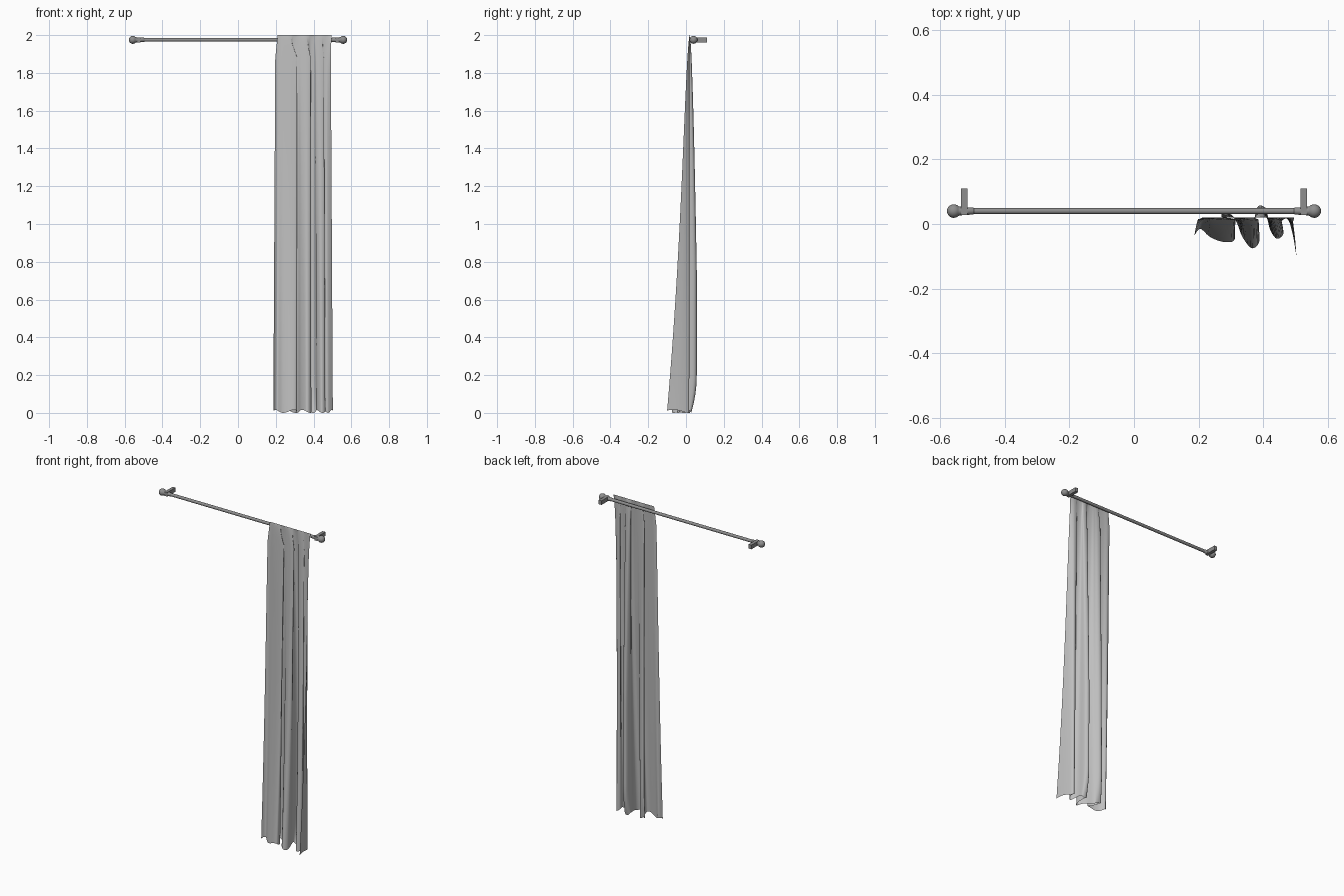
import bpy, bmesh, math
from mathutils import Vector, Matrix

cube = bpy.data.objects.get("Cube")
if cube:
    bpy.data.objects.remove(cube)


def material(name, grey):
    m = bpy.data.materials.new(name)
    m.use_nodes = True
    col = (grey, grey, grey, 1)
    m.diffuse_color = col
    m.node_tree.nodes["Principled BSDF"].inputs["Base Color"].default_value = col
    return m


fabric = material("grey fabric", 0.52)
metal = material("dark grey metal", 0.27)


def add_object(name, bm, mat, angle=50):
    bmesh.ops.recalc_face_normals(bm, faces=bm.faces)
    mesh = bpy.data.meshes.new(name)
    bm.to_mesh(mesh)
    bm.free()
    mesh.materials.append(mat)
    ob = bpy.data.objects.new(name, mesh)
    bpy.context.collection.objects.link(ob)
    bpy.ops.object.select_all(action='DESELECT')
    ob.select_set(True)
    bpy.context.view_layer.objects.active = ob
    bpy.ops.object.shade_smooth_by_angle(angle=math.radians(angle))
    return ob


def catmull(pts, steps):
    out = []
    p = [pts[0]] + pts + [pts[-1]]
    for a, b, c, d in zip(p, p[1:], p[2:], p[3:]):
        for i in range(steps):
            t = i / steps
            out.append(0.5 * (2 * b + (c - a) * t + (2 * a - 5 * b + 4 * c - d) * t * t
                              + (3 * b - a - 3 * c + d) * t ** 3))
    return out + [pts[-1]]


# Rod and its end pieces
ROD_Y, ROD_Z = 0.04, 1.975


def lathe_x(name, profile, segments=24):
    bm = bmesh.new()
    verts = [bm.verts.new((x, ROD_Y + r, ROD_Z)) for x, r in profile]
    edges = [bm.edges.new(e) for e in zip(verts, verts[1:])]
    bmesh.ops.spin(bm, geom=verts + edges, cent=(0, ROD_Y, ROD_Z), axis=(1, 0, 0),
                   angle=math.tau, steps=segments, use_duplicate=False)
    bmesh.ops.remove_doubles(bm, verts=bm.verts, dist=1e-5)
    return add_object(name, bm, metal, 40)


lathe_x("rod", [(-0.53, 0.0095), (0.53, 0.0095)])
for side, label in ((1, "left"), (-1, "right")):
    # Tapered neck running into a ball
    profile = [(0.495, 0.0095), (0.497, 0.011), (0.525, 0.012), (0.54, 0.014)]
    for i in range(11):
        a = math.radians(135 - 13.5 * i)
        profile.append((0.557 + 0.021 * math.cos(a), 0.021 * math.sin(a)))
    lathe_x(label + "_finial", [(side * x, r) for x, r in profile])

    # Wall bracket
    bm = bmesh.new()
    bmesh.ops.create_cube(bm, size=1, matrix=Matrix.Translation((side * 0.525, 0.069, ROD_Z))
                          @ Matrix.Diagonal((0.02, 0.082, 0.026, 1)))
    add_object(label + "_bracket", bm, metal, 20)

# Curtain: a flat top edge that gathers downwards into this folded section
section = [Vector(p) for p in (
    (.187, -.035), (.205, -.015), (.235, -.04), (.275, -.055), (.31, -.05), (.302, -.01),
    (.27, .03), (.29, .035), (.315, .01), (.335, -.04), (.365, -.075), (.388, -.05),
    (.375, .015), (.385, .055), (.41, .045), (.418, -.01), (.44, -.045), (.462, -.03),
    (.455, .005), (.475, .015), (.49, -.03), (.502, -.10))]
TOP_Y = 0.02
folds = catmull(section, 6)
rows = 60
bm = bmesh.new()
grid = []
for j in range(rows + 1):
    drop = j / rows
    drop = drop * drop * (3 - 2 * drop)
    gather = min(1, drop / 0.06)
    front = 0.55 * drop ** 0.6 + 0.45 * drop ** 2.5
    back = min(1, drop * 1.6) ** 0.6
    tuck = max(0, (drop - 0.9) / 0.1) ** 2
    line = []
    for i, p in enumerate(folds):
        u = i / (len(folds) - 1)
        flat_x = 0.21 + 0.285 * u
        spread = 0.343 + (p.x - 0.343) * (0.93 + 0.07 * drop)
        dy = p.y - TOP_Y
        y = TOP_Y + dy * (front if dy < 0 else back * (1 - 0.8 * tuck))
        hem = 0.012 + 0.008 * math.sin(i * 0.37)
        line.append(bm.verts.new((flat_x + (spread - flat_x) * gather, y,
                                  2 - (2 - hem) * drop)))
    grid.append(line)
for upper, lower in zip(grid, grid[1:]):
    for i in range(len(folds) - 1):
        bm.faces.new((upper[i], lower[i], lower[i + 1], upper[i + 1]))
add_object("curtain", bm, fabric, 70)
# Lowest hem points rest on the floor
curtain = bpy.data.objects["curtain"]
low = min(v.co.z for v in curtain.data.vertices)
for v in curtain.data.vertices:
    v.co.z -= low * (1 - v.co.z / 2)
